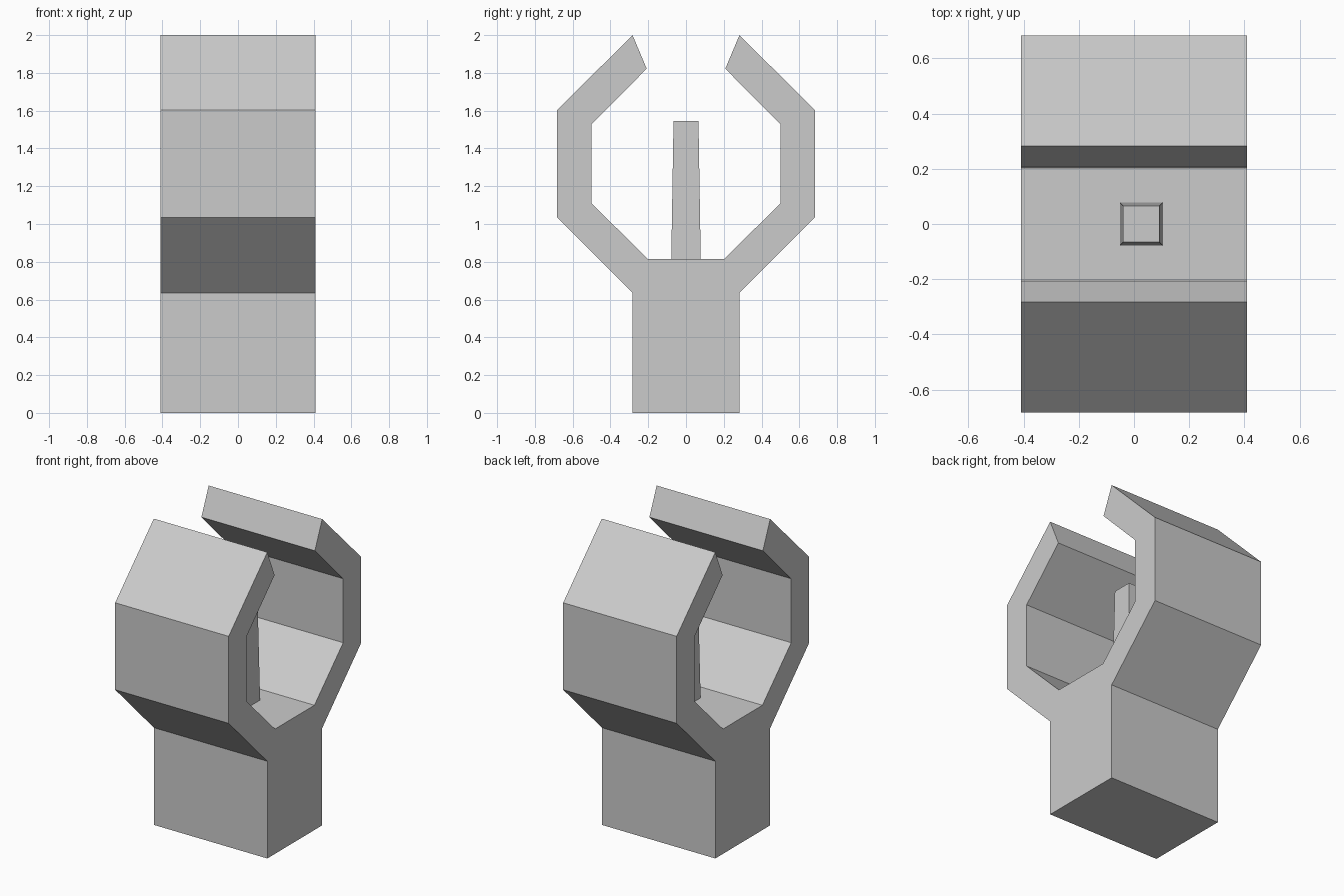
import bpy
import bmesh

cube = bpy.data.objects.get("Cube")
if cube:
    bpy.data.objects.remove(cube, do_unlink=True)

# Single plain material
grey = bpy.data.materials.new("light_grey")
grey.use_nodes = True
colour = (0.6, 0.6, 0.6, 1)
grey.diffuse_color = colour
grey.node_tree.nodes["Principled BSDF"].inputs["Base Color"].default_value = colour


def finish(name, bm):
    bmesh.ops.recalc_face_normals(bm, faces=bm.faces)
    mesh = bpy.data.meshes.new(name)
    bm.to_mesh(mesh)
    bm.free()
    mesh.materials.append(grey)
    obj = bpy.data.objects.new(name, mesh)
    bpy.context.collection.objects.link(obj)
    return obj


# Open octagonal clamp on a block stem: half profile (y, z), mirrored and extruded along x
half_width = 0.41
half_profile = [(0.283, 0), (0.283, 0.635), (0.682, 1.035), (0.682, 1.603),
                (0.283, 2), (0.208, 1.822), (0.5, 1.528), (0.5, 1.11), (0.203, 0.815)]
profile = half_profile + [(-y, z) for y, z in reversed(half_profile)]
bm = bmesh.new()
face = bm.faces.new([bm.verts.new((-half_width, y, z)) for y, z in profile])
extruded = bmesh.ops.extrude_face_region(bm, geom=[face])
moved = [v for v in extruded["geom"] if isinstance(v, bmesh.types.BMVert)]
bmesh.ops.translate(bm, verts=moved, vec=(2 * half_width, 0, 0))
finish("clamp_body", bm)

# Tapered square pin standing inside the clamp
pin_bottom, pin_top = 0.815, 1.545
bm = bmesh.new()
bmesh.ops.create_cube(bm, size=2)
for v in bm.verts:
    half = 0.066 if v.co.z > 0 else 0.078
    v.co.x *= half
    v.co.y *= half
    v.co.z = pin_top if v.co.z > 0 else pin_bottom
pin = finish("center_pin", bm)
pin.location.x = 0.027
